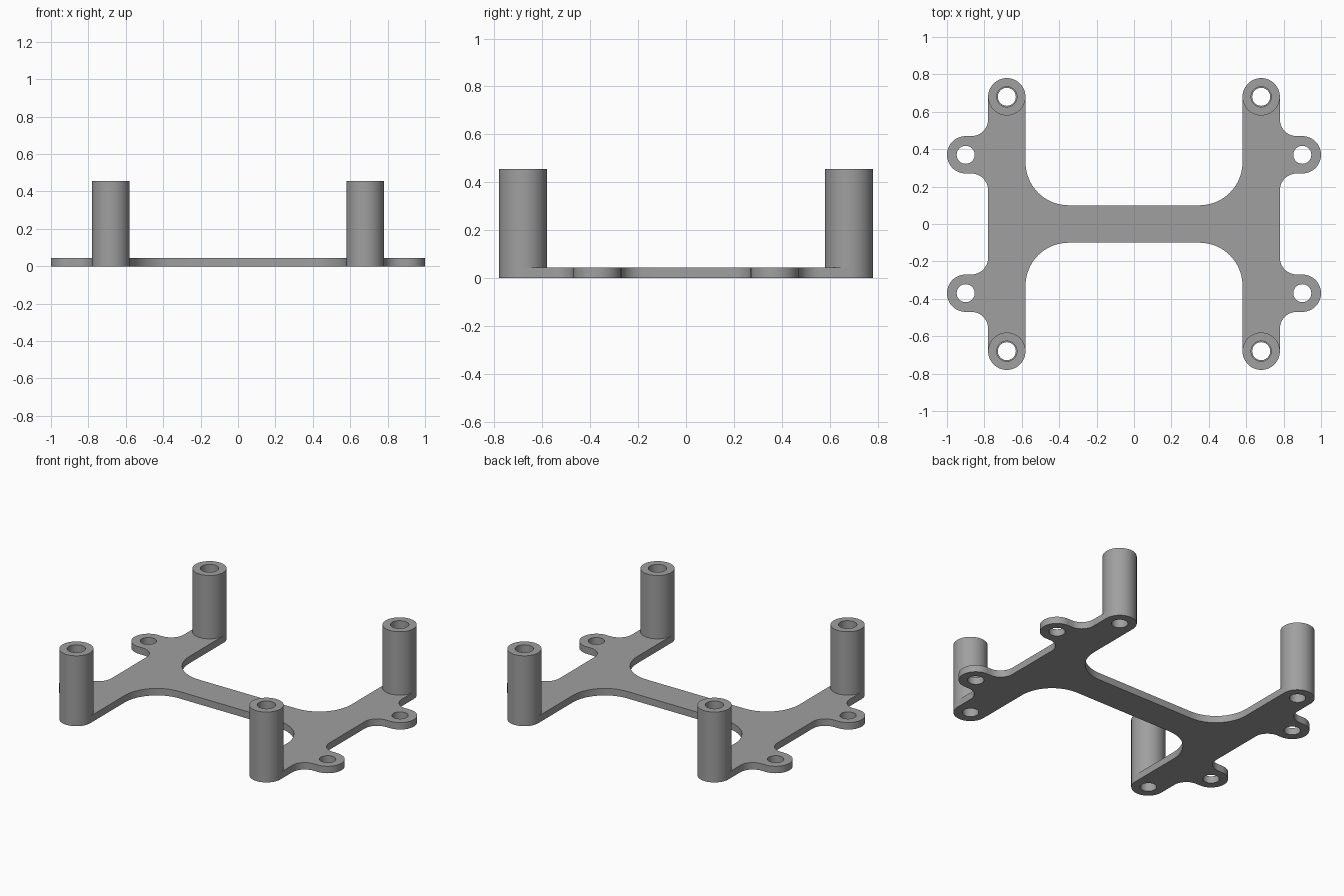
import bpy, bmesh, math

if "Cube" in bpy.data.objects:
    bpy.data.objects.remove(bpy.data.objects["Cube"])

PLATE_H, POST_H = 0.045, 0.455
POST, TAB = (0.68, 0.68), (0.90, 0.37)   # centres in one quadrant
R = 0.10                                 # radius of posts and tabs

grey = bpy.data.materials.new("grey plastic")
grey.diffuse_color = (0.35, 0.35, 0.35, 1)
grey.use_nodes = True
grey.node_tree.nodes["Principled BSDF"].inputs["Base Color"].default_value = grey.diffuse_color


def arc(cx, cy, r, a0, a1, n=16):
    return [(cx + r * math.cos(math.radians(a0 + (a1 - a0) * i / n)),
             cy + r * math.sin(math.radians(a0 + (a1 - a0) * i / n)))
            for i in range(n + 1)]


def finish(ob):
    ob.data.materials.clear()
    ob.data.materials.append(grey)
    bpy.ops.object.select_all(action='DESELECT')
    ob.select_set(True)
    bpy.context.view_layer.objects.active = ob
    bpy.ops.object.shade_smooth_by_angle(angle=math.radians(30))


# Plate outline: one quadrant, mirrored round
quad = (arc(0.35, 0.33, 0.23, 270, 360)
        + arc(*POST, R, 180, 0, 32)
        + arc(0.87, 0.56, 0.09, 180, 270)
        + arc(*TAB, R, 90, -90, 32)
        + arc(0.87, 0.18, 0.09, 90, 180))
outline = list(quad)
outline += [(x, -y) for x, y in reversed(quad)]
outline += [(-x, -y) for x, y in quad]
outline += [(-x, y) for x, y in reversed(quad)]

signs = [(sx, sy) for sx in (-1, 1) for sy in (-1, 1)]
loops = [outline]
for sx, sy in signs:
    for cx, cy in (POST, TAB):
        loops.append(arc(sx * cx, sy * cy, 0.048, 0, 360, 40)[:-1])

# Base plate with screw holes, as a filled and extruded curve
curve = bpy.data.curves.new("base_plate", 'CURVE')
curve.dimensions = '2D'
curve.fill_mode = 'BOTH'
curve.extrude = PLATE_H / 2
for pts in loops:
    sp = curve.splines.new('POLY')
    sp.points.add(len(pts) - 1)
    for p, (x, y) in zip(sp.points, pts):
        p.co = (x, y, 0, 1)
    sp.use_cyclic_u = True
plate = bpy.data.objects.new("base_plate", curve)
bpy.context.collection.objects.link(plate)
bpy.context.view_layer.objects.active = plate
plate.select_set(True)
bpy.ops.object.convert(target='MESH')
plate = bpy.context.object
bm = bmesh.new()
bm.from_mesh(plate.data)
bmesh.ops.translate(bm, verts=bm.verts, vec=(0, 0, PLATE_H / 2))
bmesh.ops.remove_doubles(bm, verts=bm.verts, dist=1e-5)
bmesh.ops.recalc_face_normals(bm, faces=bm.faces)
bm.to_mesh(plate.data)
bm.free()
finish(plate)


# Hollow standoff posts: a closed tube standing on the plate
def tube(name, x, y, r_out, r_in, z0, z1, n=64):
    bm = bmesh.new()
    rings = [[bm.verts.new((px, py, z)) for px, py in arc(0, 0, r, 0, 360, n)[:-1]]
             for r, z in ((r_out, z0), (r_out, z1), (r_in, z1), (r_in, z0))]
    for a, b in zip(rings, rings[1:] + rings[:1]):
        for i in range(n):
            j = (i + 1) % n
            bm.faces.new((a[i], a[j], b[j], b[i]))
    bmesh.ops.recalc_face_normals(bm, faces=bm.faces)
    me = bpy.data.meshes.new(name)
    bm.to_mesh(me)
    bm.free()
    ob = bpy.data.objects.new(name, me)
    ob.location = (x, y, 0)
    bpy.context.collection.objects.link(ob)
    finish(ob)


for sx, sy in signs:
    name = ("back" if sy > 0 else "front") + ("_right" if sx > 0 else "_left") + "_post"
    tube(name, sx * POST[0], sy * POST[1], R, 0.054, PLATE_H, POST_H)
